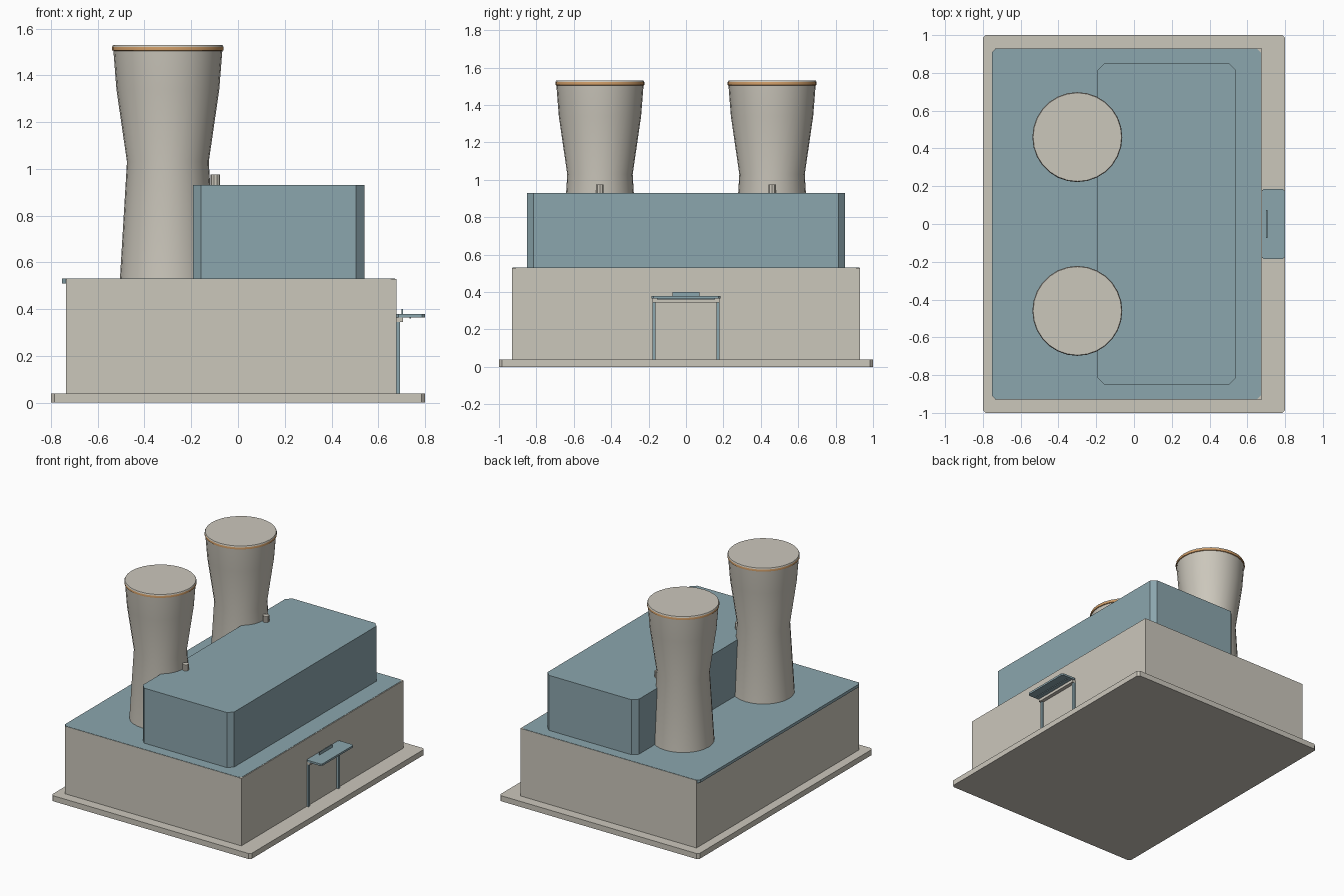
import bpy, bmesh, math

if "Cube" in bpy.data.objects:
    bpy.data.objects.remove(bpy.data.objects["Cube"], do_unlink=True)


def material(name, rgb):
    m = bpy.data.materials.new(name)
    m.use_nodes = True
    m.diffuse_color = (*rgb, 1)
    m.node_tree.nodes["Principled BSDF"].inputs["Base Color"].default_value = (*rgb, 1)
    return m


CONCRETE = material("warm concrete", (0.60, 0.57, 0.50))
BLUE = material("grey blue", (0.26, 0.38, 0.42))
ORANGE = material("copper orange", (0.60, 0.32, 0.13))


def finish(name, bm, *mats):
    bmesh.ops.recalc_face_normals(bm, faces=bm.faces)
    mesh = bpy.data.meshes.new(name)
    bm.to_mesh(mesh)
    bm.free()
    for m in mats:
        mesh.materials.append(m)
    obj = bpy.data.objects.new(name, mesh)
    bpy.context.collection.objects.link(obj)
    return obj


def block(name, xs, ys, zs, mat, cut=0):
    """Box between limits, with its upright edges chamfered by cut."""
    bm = bmesh.new()
    bmesh.ops.create_cube(bm, size=1)
    for v in bm.verts:
        v.co = [lim[0] if c < 0 else lim[1] for c, lim in zip(v.co, (xs, ys, zs))]
    if cut:
        upright = [e for e in bm.edges if abs(e.verts[0].co.z - e.verts[1].co.z) > 1e-4]
        bmesh.ops.bevel(bm, geom=upright, offset=cut, segments=1, affect='EDGES')
    return finish(name, bm, mat)


def turned(name, x, y, profile, mats, sides, band=None):
    """Closed lathe shape from (radius, height) pairs; band marks the second colour."""
    bm = bmesh.new()
    rings = []
    for r, z in profile:
        angles = [2 * math.pi * i / sides for i in range(sides)]
        rings.append([bm.verts.new((x + r * math.cos(a), y + r * math.sin(a), z)) for a in angles])
    for k, (low, high) in enumerate(zip(rings, rings[1:])):
        for i in range(sides):
            j = (i + 1) % sides
            f = bm.faces.new((low[i], low[j], high[j], high[i]))
            if band and k in band:
                f.material_index = 1
    bm.faces.new(rings[0])
    bm.faces.new(rings[-1])
    obj = finish(name, bm, *mats)
    bpy.ops.object.select_all(action='DESELECT')
    obj.select_set(True)
    bpy.context.view_layer.objects.active = obj
    bpy.ops.object.shade_smooth_by_angle(angle=math.radians(30))
    return obj


# Ground slab, main hall and its roof
block("ground_slab", (-0.8, 0.8), (-1, 1), (0, 0.04), CONCRETE, 0.015)
block("main_hall", (-0.735, 0.678), (-0.93, 0.93), (0.04, 0.529), CONCRETE)
block("hall_roof", (-0.752, 0.672), (-0.928, 0.928), (0.51, 0.531), BLUE, 0.02)

# Upper hall
block("upper_hall", (-0.193, 0.54), (-0.85, 0.85), (0.53, 0.93), BLUE, 0.035)

# Cooling towers with orange rims, and the vent pipes beside them
TOWER = [(0.205, 0.53), (0.175, 1.03), (0.22, 1.34), (0.233, 1.505),
         (0.238, 1.507), (0.238, 1.522), (0.234, 1.53)]
for side, y in (("front", -0.46), ("back", 0.46)):
    turned(side + "_cooling_tower", -0.3, y, TOWER, (CONCRETE, ORANGE), 28, band=(3, 4))
    turned(side + "_vent_pipe", -0.097, y, [(0.021, 0.9), (0.021, 0.975)], (CONCRETE,), 10)

# Entrance: posts, lintel, canopy, upright plate and light strip
for side, s in (("front", -1), ("back", 1)):
    block(side + "_door_post", (0.67, 0.692), sorted((s * 0.162, s * 0.18)), (0.04, 0.345), BLUE)
block("door_lintel", (0.67, 0.705), (-0.18, 0.18), (0.345, 0.365), CONCRETE)
block("entrance_canopy", (0.675, 0.8), (-0.185, 0.185), (0.365, 0.379), BLUE, 0.012)
block("canopy_plate", (0.7, 0.706), (-0.073, 0.073), (0.37, 0.4), BLUE)
block("canopy_light_strip", (0.733, 0.741), (-0.155, 0.155), (0.36, 0.366), BLUE)
